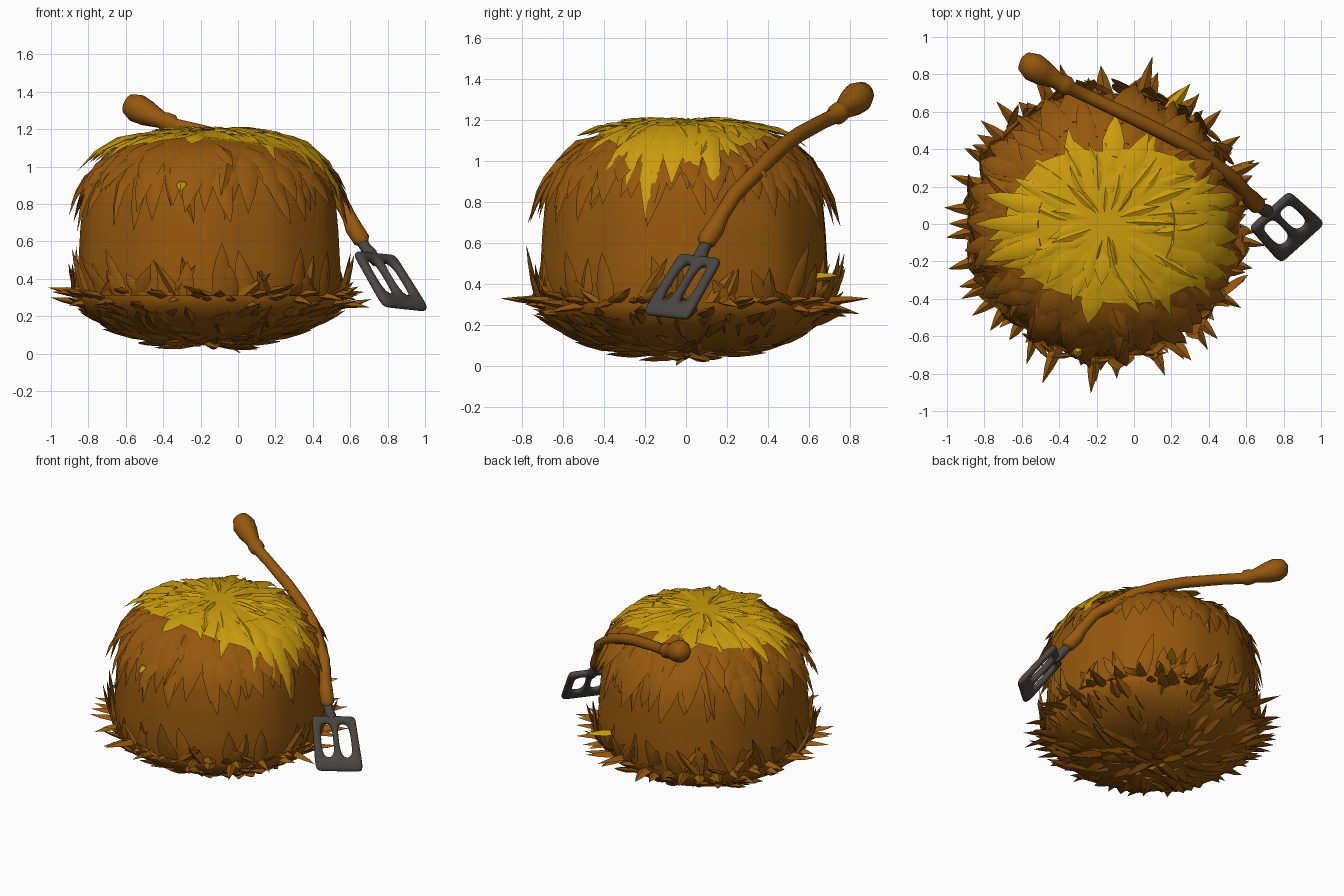
import bpy, bmesh, math, random
from mathutils import Vector

random.seed(11)
rnd = random.uniform
TAU = math.tau
CX = -0.15          # centre of the round body
UP = Vector((0, 0, 1))
STEPS = (0, .35, .7, 1)

if "Cube" in bpy.data.objects:
    bpy.data.objects.remove(bpy.data.objects["Cube"])


def material(name, colour):
    m = bpy.data.materials.new(name)
    m.use_nodes = True
    m.diffuse_color = (*colour, 1)
    m.node_tree.nodes["Principled BSDF"].inputs["Base Color"].default_value = (*colour, 1)
    return m


STRAW = material("brown straw", (0.30, 0.097, 0.004))
GOLD = material("golden straw", (0.60, 0.335, 0.004))
METAL = material("dark metal", (0.07, 0.062, 0.056))


def finish(bm, name, mat, angle=50):
    bmesh.ops.recalc_face_normals(bm, faces=bm.faces[:])
    me = bpy.data.meshes.new(name)
    bm.to_mesh(me)
    bm.free()
    me.materials.append(mat)
    ob = bpy.data.objects.new(name, me)
    bpy.context.collection.objects.link(ob)
    bpy.ops.object.select_all(action='DESELECT')
    ob.select_set(True)
    bpy.context.view_layer.objects.active = ob
    bpy.ops.object.shade_smooth_by_angle(angle=math.radians(angle))
    return ob


def skin(bm, rings, tip=None):
    """Join rings of vertices with quads, cap the start, and close the end or bring it to a tip."""
    for a, b in zip(rings, rings[1:]):
        for i in range(len(a)):
            j = (i + 1) % len(a)
            bm.faces.new((a[i], a[j], b[j], b[i]))
    bm.faces.new(rings[0][::-1])
    if tip is None:
        bm.faces.new(rings[-1])
    else:
        t = bm.verts.new(tip)
        a = rings[-1]
        for i in range(len(a)):
            bm.faces.new((a[i], a[(i + 1) % len(a)], t))


def leaf(bm, path, side, up, width, thick):
    """Pointed four-sided tuft along a path of four points."""
    rings = []
    for p, k in zip(path[:3], (0.85, 1.0, 0.6)):
        w, h = side * width * k, up * thick * k
        rings.append([bm.verts.new(q) for q in (p - w, p + h, p + w, p - h * 0.5)])
    skin(bm, rings, path[3])


# Dome profile, from the crown down to the foot of the wall
DOME = [(0, 1.185), (.2, 1.18), (.4, 1.14), (.53, 1.075), (.63, .96),
        (.675, .82), (.69, .66), (.70, .48), (.71, .3)]
BOWL = [(.69, .25), (.6, .17), (.45, .105), (.25, .07), (0, .055)]


def radial(th):
    return Vector((math.cos(th), math.sin(th), 0))


def tangent(th):
    return Vector((-math.sin(th), math.cos(th), 0))


def lumps(th, r):
    return r * (1 + 0.009 * math.sin(5 * th + 1 + 4 * r) + 0.008 * math.sin(11 * th))


def on_dome(s, th, lift=0.0):
    """Point at arc length s from the crown, and the outward normal."""
    for (r0, z0), (r1, z1) in zip(DOME, DOME[1:]):
        d = math.hypot(r1 - r0, z1 - z0)
        if s <= d or (r1, z1) == DOME[-1]:
            break
        s -= d
    k = s / d
    n = radial(th) * ((z0 - z1) / d) + UP * ((r1 - r0) / d)
    r, z = r0 + (r1 - r0) * k, z0 + (z1 - z0) * k
    return Vector((CX, 0, z)) + radial(th) * lumps(th, r) + n * lift, n


def drape(bm, th, s0, s1, width, flare, base=0.008, thick=0.018, skew=0.0):
    """Tuft lying on the dome, its tip lifting off by flare."""
    path = []
    for t in STEPS:
        p, n = on_dome(s0 + (s1 - s0) * t, th + skew * t, base + flare * t)
        path.append(p)
        if t == 0.35:
            up = n
    leaf(bm, path, tangent(th), up, width, thick)


# Round body: dome, wall and bowl-shaped underside in one lathe
bm = bmesh.new()
rings = []
for r, z in DOME[1:] + BOWL[:-1]:
    rings.append([bm.verts.new(Vector((CX, 0, z)) + radial(TAU * i / 64) * lumps(TAU * i / 64, r))
                  for i in range(64)])
skin(bm, rings)
finish(bm, "straw_body", STRAW, 60)

# Hanging fringe of the thatched roof, in broad overlapping rows
bm = bmesh.new()
for count, s0, s1, flare in ((24, .45, .76, .045), (36, .56, .87, .06), (46, .64, .96, .07)):
    for i in range(count):
        th = TAU * (i + rnd(-.4, .4)) / count
        drape(bm, th, s0 + rnd(-.06, .03), s1 + rnd(-.12, .07), rnd(.04, .075),
              flare * rnd(.5, 1.4), -.014, .022, rnd(-.12, .12))
finish(bm, "roof_fringe", STRAW)


# Golden crown, reaching further down on the left side
def gold_reach(th):
    return .45 + .17 * math.cos(th) ** 2 + .09 * max(0, math.cos(th + .2))


bm = bmesh.new()
rings = []
for k in (1, .85, .7, .5, .25):
    rings.append([bm.verts.new(on_dome(gold_reach(TAU * i / 48) * .88 * k, TAU * i / 48, .022)[0])
                  for i in range(48)])
skin(bm, rings)
finish(bm, "golden_crown", GOLD, 60)

bm = bmesh.new()
for count, a, b, wide, flare in ((38, .5, 1.03, .055, .045), (26, .28, .8, .05, .04),
                                 (18, .08, .55, .04, .035)):
    for i in range(count):
        th = TAU * (i + rnd(-.45, .45)) / count
        g = gold_reach(th)
        drape(bm, th, g * a, g * (b + rnd(-.14, .07)), wide * rnd(.6, 1.2),
              flare * rnd(.5, 1.2), 0, .018, rnd(-.25, .25))
# Long golden locks: angle, end of the lock, half width, flare
for th, s1, w, f in ((-.27, .97, .065, .04), (-.1, .8, .08, .04), (.2, .85, .06, .04), (-.42, .8, .06, .03),
                     (.05, .78, .08, .03), (math.pi, .71, .05, .06), (2.9, .68, .05, .05),
                     (-2.85, .68, .05, .06), (1.48, .6, .06, .03), (-1.75, .54, .06, .03)):
    drape(bm, th, .36, s1, w, f, .018, .02)
# Stray golden tufts
drape(bm, -1.79, .76, .82, .026, .03, .04)
leaf(bm, [Vector((.18, .6, .42)) + Vector((.12, .15, .02)) * t for t in STEPS],
     tangent(.9), UP, .035, .03)
drape(bm, 2.7, 1.3, 1.22, .025, .05, .01)
finish(bm, "golden_tufts", GOLD)

# Ragged spikes radiating from the underside
bm = bmesh.new()
for r, z, count, slope, length in ((.06, .06, 8, -.02, .2), (.2, .07, 14, .06, .22),
                                   (.32, .09, 22, .18, .22), (.43, .12, 30, .3, .21),
                                   (.52, .16, 36, .4, .2), (.6, .21, 38, .4, .17)):
    for i in range(count):
        th = TAU * (i + rnd(-.45, .45)) / count
        out = radial(th + rnd(-.55, .55))
        up = (UP - out * slope).normalized()
        p = Vector((CX, 0, z)) + radial(th) * (r + rnd(-.04, .03))
        d = out + UP * (slope + rnd(-.15, .08))
        step = length * rnd(.6, 1.25)
        leaf(bm, [p + d * step * t for t in STEPS], up.cross(out), -up, rnd(.035, .06), .025)
# One straw poking down at the bottom
leaf(bm, [Vector((-.08, 0, .06)) + Vector((.1, -.05, -.06)) * t for t in STEPS],
     Vector((0, 1, 0)), UP, .02, .012)
finish(bm, "underside_spikes", STRAW)

# Rim of nearly level spikes
bm = bmesh.new()
for i in range(44):
    th = TAU * (i + rnd(-.35, .35)) / 44
    out = radial(th + rnd(-.35, .35))
    p = Vector((CX, 0, rnd(.24, .33))) + radial(th) * .64
    reach = rnd(.1, .24)
    bend = rnd(-.03, .06)
    leaf(bm, [p + out * reach * t + UP * bend * t * t for t in STEPS],
         tangent(th), UP, rnd(.03, .05), .028)
# The longest spikes
for th, r in ((2.84, .87), (3.42, .88), (3.14, .84), (2.65, .86), (3.62, .87), (.38, .89), (.58, .86),
              (-.3, .81), (1.3, .93), (-1.66, .91), (1.85, .89), (2.0, .96), (-1.95, .92), (-1.2, .87),
              (-1.5, .83), (.95, .86), (2.3, .88), (-.8, .86), (.78, .87), (2.45, .87)):
    path = [Vector((CX, 0, .3 + .03 * t)) + radial(th) * (.62 + (r - .62) * t) for t in STEPS]
    leaf(bm, path, tangent(th), UP, .038, .03)
# Ragged tufts standing up against the wall
for count, low, high in ((40, 1.16, 1.32), (34, 1.06, 1.25)):
    for i in range(count):
        th = TAU * (i + rnd(-.45, .45)) / count
        drape(bm, th, 1.36, rnd(low, high), rnd(.03, .055), rnd(.01, .09), .004, .02, rnd(-.2, .2))
finish(bm, "rim_spikes", STRAW)


# Spatula: turned wooden handle and metal neck
def tube(name, points, mat, sides=16):
    bm = bmesh.new()
    rings = []
    for i, (x, y, z, r) in enumerate(points):
        a, b = points[max(i - 1, 0)], points[min(i + 1, len(points) - 1)]
        axis = (Vector(b[:3]) - Vector(a[:3])).normalized()
        u = axis.cross(UP).normalized()
        v = axis.cross(u)
        rings.append([bm.verts.new(Vector((x, y, z)) + r * (u * math.cos(TAU * k / sides)
                                                            + v * math.sin(TAU * k / sides)))
                      for k in range(sides)])
    skin(bm, rings)
    return finish(bm, name, mat)


tube("spatula_handle", [
    (-.6, .875, 1.34, .025), (-.585, .868, 1.335, .056), (-.54, .84, 1.312, .077),
    (-.49, .81, 1.287, .07), (-.41, .765, 1.25, .045), (-.385, .75, 1.24, .052),
    (-.355, .735, 1.228, .052), (-.335, .725, 1.22, .037), (-.22, .67, 1.195, .036),
    (.03, .55, 1.13, .038), (.18, .475, 1.075, .038), (.33, .395, 1.0, .039), (.54, .235, .835, .039),
    (.595, .17, .73, .038), (.62, .14, .67, .047), (.66, .1, .61, .047), (.67, .095, .59, .03)],
    STRAW)
tube("spatula_neck", [(.65, .11, .62, .03), (.68, .085, .57, .03), (.71, .07, .53, .036),
                      (.74, .05, .48, .02)], METAL)

# Slotted spatula blade
bm = bmesh.new()
origin = Vector((.725, .075, .535))
across = Vector((.74, .67, -.08)).normalized()
down = Vector((.46, -.46, -.77)).normalized()
cols = (-.165, -.105, -.022, .022, .105, .165)
rows = (0, .055, .16, .29, .39)
grid = [[bm.verts.new(origin + across * c * (.9 + .25 * r) + down * r) for c in cols] for r in rows]
for j in range(len(rows) - 1):
    for i in range(len(cols) - 1):
        if not (j in (1, 2) and i in (1, 3)):
            bm.faces.new((grid[j][i], grid[j][i + 1], grid[j + 1][i + 1], grid[j + 1][i]))
blade = finish(bm, "spatula_blade", METAL, 60)
solid = blade.modifiers.new("thickness", 'SOLIDIFY')
solid.thickness, solid.offset = .048, 0
soft = blade.modifiers.new("rounding", 'SUBSURF')
soft.levels = soft.render_levels = 2
